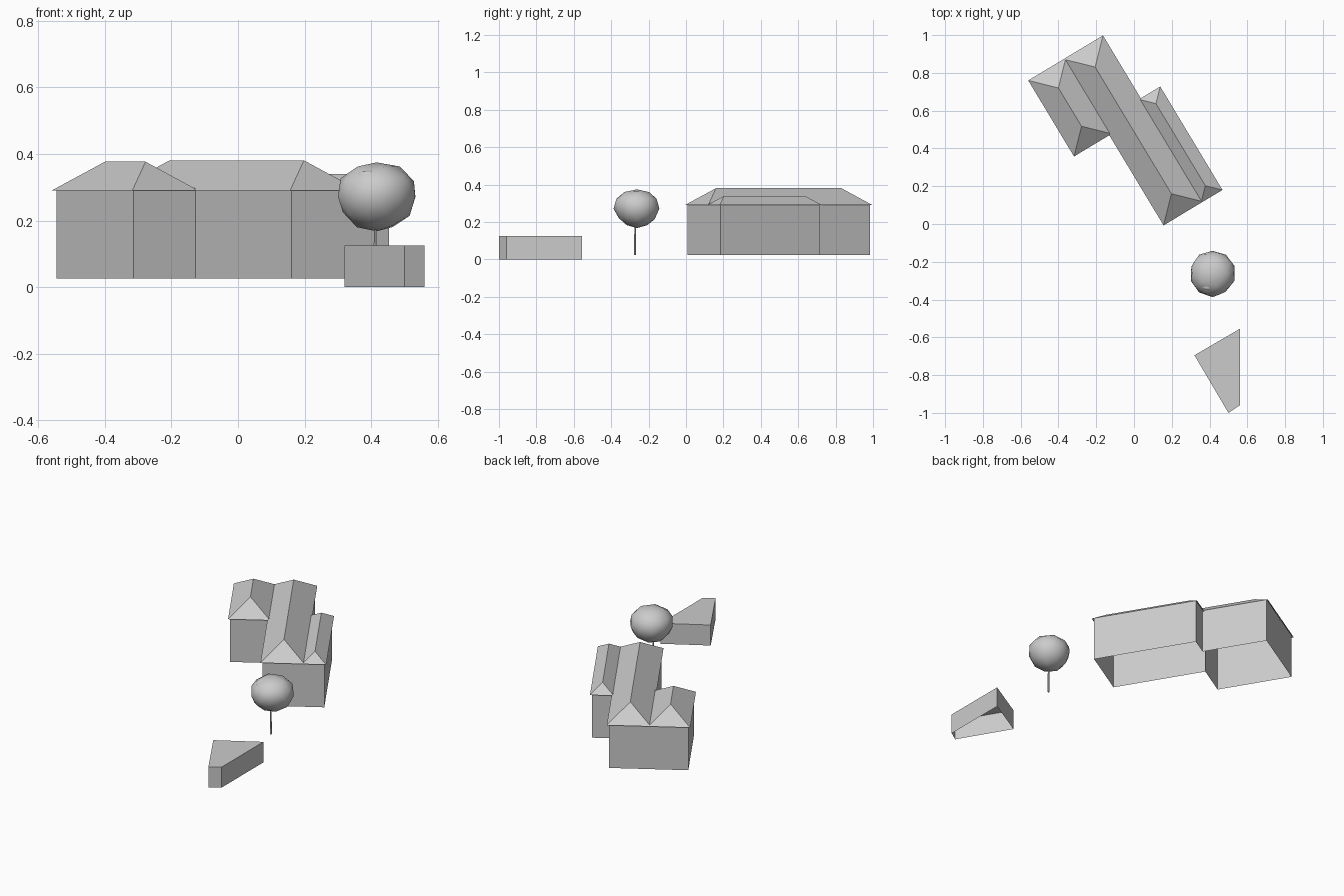
import bpy, bmesh, math, random
from mathutils import Vector

if "Cube" in bpy.data.objects:
    bpy.data.objects.remove(bpy.data.objects["Cube"])

random.seed(4)
# House axes: s runs along the building, t runs across it
ORIGIN = Vector((-0.56, 0.76))
U = Vector((0.516, -0.857)).normalized()
V = Vector((-U.y, U.x))
EAVE, SLOPE, INSET = 0.29, 0.743, 0.011


def house_point(s, t):
    p = ORIGIN + U * s + V * t
    return p.x, p.y


def add_object(name, bm):
    bmesh.ops.recalc_face_normals(bm, faces=bm.faces)
    mesh = bpy.data.meshes.new(name)
    bm.to_mesh(mesh)
    bm.free()
    obj = bpy.data.objects.new(name, mesh)
    bpy.context.collection.objects.link(obj)
    return obj


def walls(name, outline, z0, z1, cap=False):
    """Vertical walls over an outline, open below."""
    bm = bmesh.new()
    low = [bm.verts.new((x, y, z0)) for x, y in outline]
    high = [bm.verts.new((x, y, z1)) for x, y in outline]
    n = len(outline)
    for i in range(n):
        j = (i + 1) % n
        bm.faces.new((low[i], low[j], high[j], high[i]))
    if cap:
        bm.faces.new(high)
    return add_object(name, bm)


def hip_roof(name, s0, s1, t0, t1):
    """Hipped roof of constant slope over a rectangle."""
    bm = bmesh.new()
    run = (t1 - t0) / 2
    mid = (t0 + t1) / 2
    top = EAVE + SLOPE * run
    a, b, c, d = [bm.verts.new((*house_point(s, t), EAVE))
                  for s, t in ((s0, t0), (s1, t0), (s1, t1), (s0, t1))]
    r0, r1 = [bm.verts.new((*house_point(s, mid), top))
              for s in (s0 + run, s1 - run)]
    for f in ((a, b, r1, r0), (b, c, r1), (c, d, r0, r1), (d, a, r0)):
        bm.faces.new(f)
    return add_object(name, bm)


def crown_part(name, centre, radii, subdiv, jitter):
    bm = bmesh.new()
    bmesh.ops.create_icosphere(bm, subdivisions=subdiv, radius=1)
    for v in bm.verts:
        k = 1 + random.uniform(-jitter, jitter)
        # fuller shoulders, tapering towards the trunk
        w = 1.03 + 0.10 * v.co.z
        v.co = Vector((v.co.x * radii[0] * k * w, v.co.y * radii[1] * k * w,
                       v.co.z * radii[2] * k)) + Vector(centre)
    for f in bm.faces:
        f.smooth = True
    return add_object(name, bm)


# House walls: one stepped footprint set in under the eaves
i = INSET
footprint = [(i, i), (0.47 - i, i), (0.47 - i, 0.218 + i), (1.027 - i, 0.218 + i),
             (1.027 - i, 0.582 - i), (0.388 + i, 0.582 - i),
             (0.388 + i, 0.462 - i), (i, 0.462 - i)]
walls("house_walls", [house_point(*p) for p in footprint], 0.025, EAVE + SLOPE * i)

# Roofs: the main range and two lower side wings
hip_roof("main_roof", 0.0, 1.027, 0.218, 0.462)
hip_roof("left_wing_roof", 0.0, 0.47, 0.0, 0.233)
hip_roof("right_wing_roof", 0.388, 1.027, 0.45, 0.582)

# Small flat-topped shed
walls("shed", [(0.56, -0.555), (0.32, -0.695), (0.50, -1.0), (0.56, -0.96)],
      0.0, 0.125, cap=True)

# Tree
bm = bmesh.new()
bmesh.ops.create_cone(bm, cap_ends=True, segments=6, radius1=0.006, radius2=0.004, depth=0.17)
bmesh.ops.translate(bm, verts=bm.verts, vec=(0.412, -0.272, 0.11))
add_object("tree_trunk", bm)
crown_part("tree_crown", (0.416, -0.262, 0.271), (0.117, 0.119, 0.105), 2, 0.03)
crown_part("crown_lump", (0.393, -0.33, 0.333), (0.035, 0.022, 0.018), 2, 0.0)
